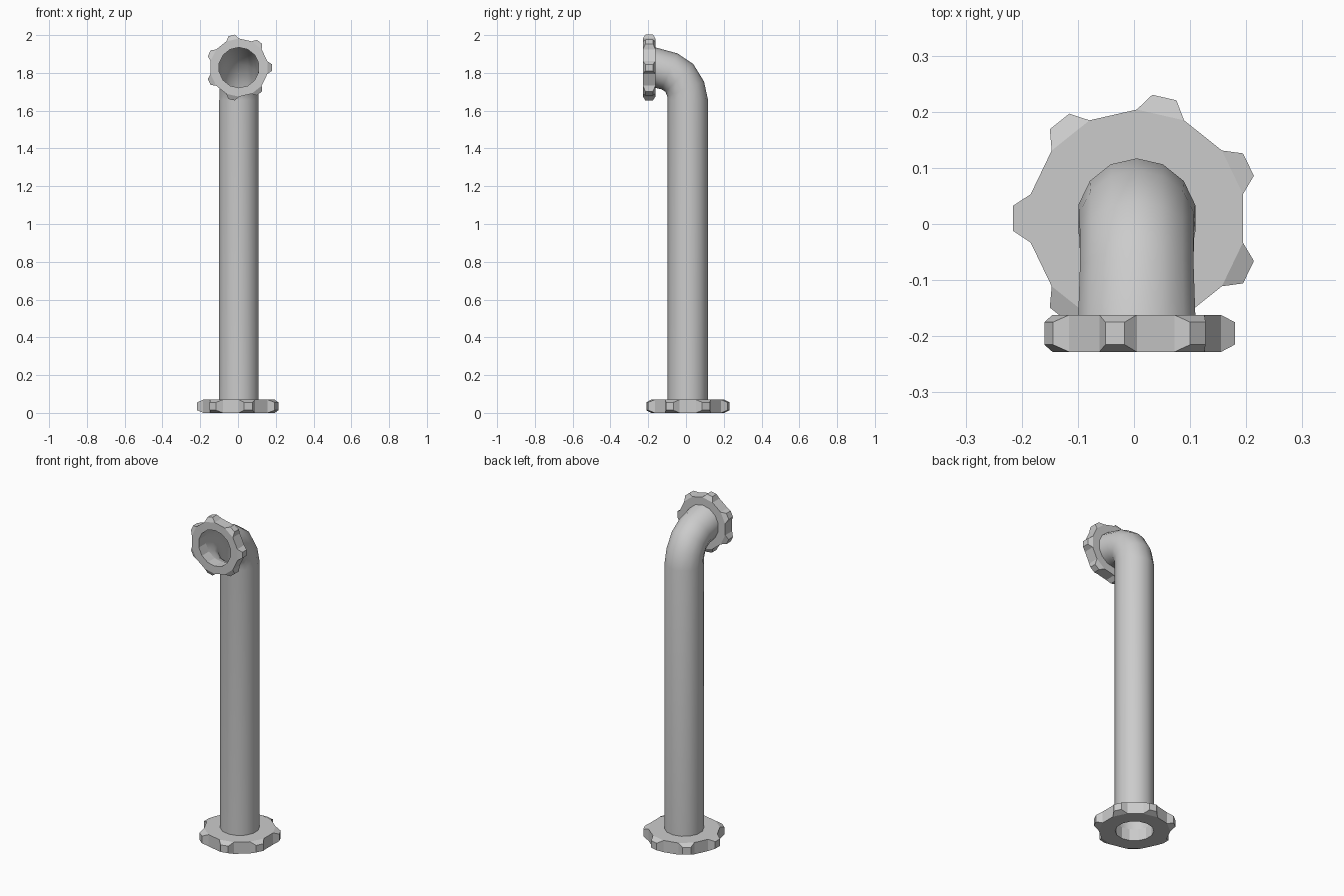
import bpy, bmesh
from math import pi, cos, sin
from mathutils import Vector, Matrix

if "Cube" in bpy.data.objects:
    bpy.data.objects.remove(bpy.data.objects["Cube"])

N = 14                 # sides of pipe and flanges
STEP = 2 * pi / N
CX, CY = 0.005, 0.01   # pipe axis


def make_object(name, bm, matrix=None):
    bmesh.ops.recalc_face_normals(bm, faces=bm.faces)
    me = bpy.data.meshes.new(name)
    bm.to_mesh(me)
    bm.free()
    if matrix:
        me.transform(matrix)
    ob = bpy.data.objects.new(name, me)
    bpy.context.collection.objects.link(ob)
    return ob


def polar(r, a, z):
    return Vector((r * cos(a), r * sin(a), z))


def flange(name, hole, rim, bump, height, chamfer, phase, matrix):
    """14-sided washer with a tapered lug on every second side."""
    bm = bmesh.new()

    def ring(r, z):
        return [bm.verts.new(polar(r, phase + (i - 0.5) * STEP, z)) for i in range(N)]

    loops = [ring(hole, 0), ring(rim, 0), ring(rim, height), ring(hole, height)]
    for k in range(4):
        a, b = loops[k], loops[(k + 1) % 4]
        for i in range(N):
            j = (i + 1) % N
            if k == 1 and i % 2 == 0:
                # lug: narrowed, pushed-out copy of the side face
                base = [a[i], a[j], b[j], b[i]]
                tip = [bm.verts.new(polar(bump, phase + i * STEP + s * 0.1, z))
                       for s, z in ((-1, chamfer), (1, chamfer),
                                    (1, height - chamfer), (-1, height - chamfer))]
                for m in range(4):
                    n = (m + 1) % 4
                    bm.faces.new((base[m], base[n], tip[n], tip[m]))
                bm.faces.new(tip)
            else:
                bm.faces.new((a[i], a[j], b[j], b[i]))
    return make_object(name, bm, matrix)


# Base flange lies flat, top flange faces the front
TOP_Z = 1.828
flange("base_flange", 0.105, 0.194, 0.222, 0.07, 0.014, pi,
       Matrix.Translation((CX, CY, 0)))
flange("outlet_flange", 0.107, 0.154, 0.1755, 0.066, 0.013, 0,
       Matrix.Translation((CX, -0.162, TOP_Z)) @ Matrix.Rotation(pi / 2, 4, 'X'))

# Pipe: open tube swept along an upright path bending forward
# (y, z, tilt towards the front in degrees, radius)
path = [(CY, 0.07, 0, 0.107), (CY, 1.655, 0, 0.107), (-0.002, 1.715, 22, 0.105),
        (-0.035, 1.773, 45, 0.104), (-0.087, 1.808, 66, 0.104),
        (-0.162, TOP_Z, 90, 0.107)]
bm = bmesh.new()
rings = []
for y, z, tilt, r in path:
    rot = Matrix.Rotation(tilt * pi / 180, 3, 'X')
    rings.append([bm.verts.new(Vector((CX, y, z)) + rot @ polar(r, (i + 0.5) * STEP, 0))
                  for i in range(N)])
for a, b in zip(rings, rings[1:]):
    for i in range(N):
        j = (i + 1) % N
        bm.faces.new((a[i], a[j], b[j], b[i]))
pipe = make_object("bent_pipe", bm)
for p in pipe.data.polygons:
    p.use_smooth = True
